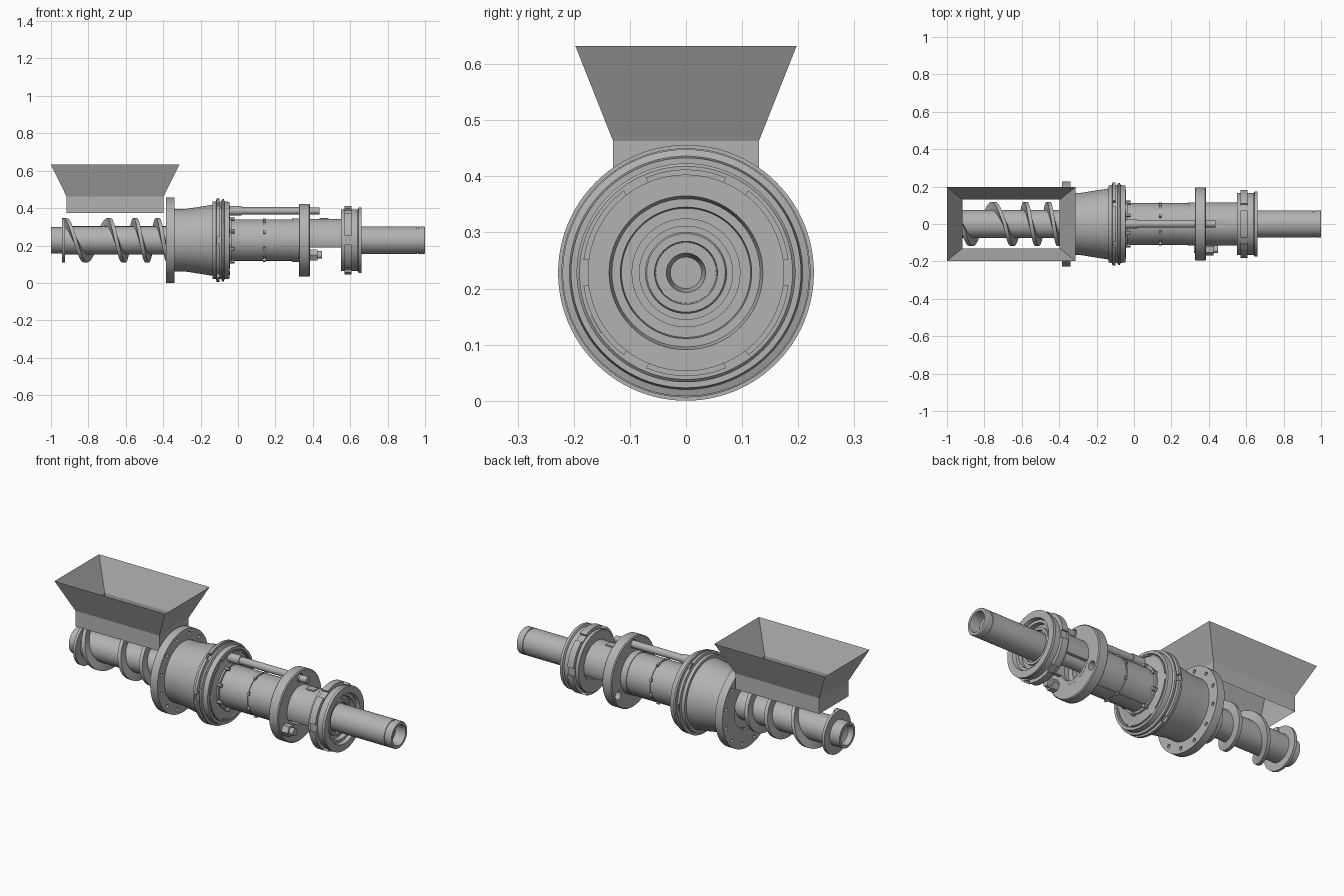
import bpy, bmesh
from math import pi, sin, cos, radians
from mathutils import Matrix, Vector

cube = bpy.data.objects.get("Cube")
if cube:
    bpy.data.objects.remove(cube, do_unlink=True)

AXIS = 0.228   # height of the shaft axis

steel = bpy.data.materials.new("steel grey")
steel.use_nodes = True
steel.diffuse_color = (0.45, 0.45, 0.45, 1)
steel.node_tree.nodes["Principled BSDF"].inputs["Base Color"].default_value = (0.45, 0.45, 0.45, 1)


def finish(name, bm, smooth=True, recalc=True):
    if recalc:
        bmesh.ops.recalc_face_normals(bm, faces=bm.faces[:])
    mesh = bpy.data.meshes.new(name)
    bm.to_mesh(mesh)
    bm.free()
    mesh.materials.append(steel)
    ob = bpy.data.objects.new(name, mesh)
    bpy.context.collection.objects.link(ob)
    if smooth:
        shade(ob)
    return ob


def select(ob):
    bpy.ops.object.select_all(action='DESELECT')
    ob.select_set(True)
    bpy.context.view_layer.objects.active = ob


def shade(ob):
    select(ob)
    bpy.ops.object.shade_smooth_by_angle(angle=radians(30))


def polar(x, r, a):
    return Vector((x, r * cos(a), AXIS + r * sin(a)))


def lathe(name, profile, n=64, arc=None):
    """Turn a closed (x, radius) loop about the shaft axis; arc=(start, end) gives a sector."""
    bm = bmesh.new()
    full = arc is None
    start, end = arc or (0, 2 * pi)
    steps = n if full else n + 1
    rings = [[bm.verts.new(polar(x, r, start + (end - start) * i / n)) for x, r in profile]
             for i in range(steps)]
    m = len(profile)
    for i in range(n):
        a, b = rings[i], rings[(i + 1) % steps]
        for j in range(m):
            k = (j + 1) % m
            bm.faces.new((a[j], a[k], b[k], b[j]))
    if not full:
        bm.faces.new(rings[0])
        bm.faces.new(rings[-1])
    bmesh.ops.remove_doubles(bm, verts=bm.verts[:], dist=1e-5)
    return finish(name, bm)


def add_cylinder(bm, x0, x1, radius, orbit=0, angle=0, sides=24):
    """Cylinder along x, placed at a radius and angle about the axis."""
    move = Matrix.Translation(polar((x0 + x1) / 2, orbit, angle)) @ Matrix.Rotation(pi / 2, 4, 'Y')
    bmesh.ops.create_cone(bm, cap_ends=True, segments=sides, radius1=radius, radius2=radius,
                          depth=x1 - x0, matrix=move)


def add_block(bm, x, orbit, angle, size):
    """Block whose local y points outward from the axis."""
    move = Matrix.Translation(polar(x, orbit, angle)) @ Matrix.Rotation(angle, 4, 'X')
    bmesh.ops.create_cube(bm, matrix=move @ Matrix.Diagonal((*size, 1)))


def cut(ob, bm):
    cutter = finish("cutter", bm, smooth=False)
    cutter.hide_render = True
    mod = ob.modifiers.new("cut", 'BOOLEAN')
    mod.operation, mod.solver, mod.object = 'DIFFERENCE', 'EXACT', cutter
    select(ob)
    bpy.ops.object.modifier_apply(modifier=mod.name)
    bpy.data.objects.remove(cutter, do_unlink=True)
    shade(ob)


sixths = [k * pi / 3 for k in range(6)]

# Hopper: open sheet funnel
bm = bmesh.new()
loops = []
for z, hx, hy in ((0.375, 0.26, 0.13), (0.463, 0.26, 0.13), (0.632, 0.343, 0.197)):
    loops.append([bm.verts.new((-0.657 + sx * hx, sy * hy, z))
                  for sx, sy in ((-1, -1), (1, -1), (1, 1), (-1, 1))])
for low, high in zip(loops, loops[1:]):
    for i in range(4):
        j = (i + 1) % 4
        bm.faces.new((low[i], low[j], high[j], high[i]))
finish("hopper", bm, smooth=False, recalc=False)

# Feed screw core with bored drive end
lathe("screw_core", [(-0.96, 0), (-0.96, 0.03), (-0.97, 0.05), (-1, 0.055), (-1, 0.07),
                     (-0.94, 0.07), (-0.94, 0.118), (-0.925, 0.118), (-0.925, 0.075),
                     (0.3, 0.075), (0.3, 0)])

# Screw flight with shrinking pitch, keyed every half turn
keys = [-0.925, -0.815, -0.69, -0.61, -0.55, -0.485, -0.43, -0.37, -0.32]
bm = bmesh.new()
last = None
STEPS = 24
for i in range(STEPS * (len(keys) - 1) + 1):
    k = min(i // STEPS, len(keys) - 2)
    x = keys[k] + (keys[k + 1] - keys[k]) * (i / STEPS - k)
    a = pi / 2 - pi * i / STEPS
    ring = [bm.verts.new(polar(x + dx, r, -a + pi))
            for dx, r in ((-0.013, 0.07), (-0.01, 0.118), (0.01, 0.118), (0.013, 0.07))]
    if last:
        for j in range(4):
            bm.faces.new((last[j], last[(j + 1) % 4], ring[(j + 1) % 4], ring[j]))
    else:
        bm.faces.new(ring)
    last = ring
bm.faces.new(last)
finish("screw_flight", bm)

# Feed flange with bolt holes
flange = lathe("feed_flange", [(-0.385, 0.122), (-0.385, 0.228), (-0.34, 0.228), (-0.34, 0.122)], 96)
bm = bmesh.new()
for k in range(12):
    add_cylinder(bm, -0.4, -0.32, 0.01, 0.2, (k + 0.5) * pi / 6, 16)
cut(flange, bm)

# Tapered housing
lathe("housing", [(-0.34, 0.122), (-0.34, 0.166), (-0.28, 0.167), (-0.135, 0.19),
                  (-0.06, 0.19), (-0.06, 0.122)], 96)

# Clamp ring with spanner holes round the rim
clamp = lathe("clamp_ring", [(-0.135, 0.185), (-0.135, 0.206), (-0.118, 0.208), (-0.115, 0.222),
                             (-0.1, 0.222), (-0.098, 0.208), (-0.088, 0.208), (-0.086, 0.22),
                             (-0.076, 0.22), (-0.072, 0.208), (-0.045, 0.205),
                             (-0.045, 0.19), (-0.055, 0.185)], 96)
bm = bmesh.new()
for a in sixths:
    add_block(bm, -0.105, 0.222, a, (0.016, 0.04, 0.035))
cut(clamp, bm)
lathe("clamp_face", [(-0.07, 0.1), (-0.07, 0.19), (-0.052, 0.19), (-0.052, 0.15),
                     (-0.045, 0.135), (-0.045, 0.1)], 96)
for a in sixths:
    mid = a + pi / 6
    lathe("clamp_lip", [(-0.053, 0.179), (-0.053, 0.186), (-0.043, 0.186), (-0.043, 0.179)], 12,
          (mid - 0.42, mid + 0.42))

# Slotted barrel with seam ring
lathe("barrel", [(-0.06, 0.08), (-0.06, 0.125), (-0.035, 0.125), (-0.035, 0.112), (0.136, 0.112),
                 (0.136, 0.107), (0.146, 0.107), (0.146, 0.112), (0.29, 0.112), (0.29, 0.116),
                 (0.325, 0.116), (0.325, 0.08)])
bm = bmesh.new()
for k in range(8):
    a = k * pi / 4 + pi / 8
    add_block(bm, 0.141, 0.112, a, (0.012, 0.02, 0.016))
    add_cylinder(bm, -0.05, -0.02, 0.01, 0.124, a, 12)
for a in (-pi / 2 - 0.35, -pi / 2 + 0.35):
    add_block(bm, 0.14, 0.111, a, (0.36, 0.008, 0.012))
finish("barrel_clips", bm)

# Support plate with three tie holes
plate = lathe("support_plate", [(0.325, 0.11), (0.325, 0.19), (0.33, 0.195), (0.38, 0.195),
                                (0.385, 0.19), (0.385, 0.11)], 96)
bm = bmesh.new()
for a in (pi / 2, -pi / 6, pi + pi / 6):
    add_cylinder(bm, 0.3, 0.41, 0.024, 0.157, a)
cut(plate, bm)

# Tie rod and fixing bolt
bm = bmesh.new()
add_cylinder(bm, -0.05, 0.02, 0.025, 0.157, pi / 2)
add_cylinder(bm, 0.02, 0.39, 0.02, 0.157, pi / 2)
add_cylinder(bm, 0.385, 0.435, 0.018, 0.157, pi / 2)
finish("tie_rod", bm)
bm = bmesh.new()
add_cylinder(bm, 0.32, 0.45, 0.02, 0.157, pi + pi / 6)
add_cylinder(bm, 0.386, 0.425, 0.033, 0.157, pi + pi / 6, 6)
finish("fixing_bolt", bm)

# Outlet barrel, open underneath
outlet = lathe("outlet_barrel", [(0.36, 0.097), (0.36, 0.115), (0.57, 0.115), (0.57, 0.097)])
bm = bmesh.new()
bmesh.ops.create_cube(bm, matrix=Matrix.Translation((0.468, 0, 0.04))
                      @ Matrix.Diagonal((0.164, 0.4, 0.3, 1)))
cut(outlet, bm)
bm = bmesh.new()
add_block(bm, 0.46, 0.112, pi / 2, (0.05, 0.014, 0.04))
finish("outlet_key", bm)

# Slotted lock ring with flared end seat
lock = lathe("lock_ring", [(0.57, 0.1), (0.57, 0.184), (0.608, 0.184), (0.608, 0.1)], 96)
bm = bmesh.new()
for a in sixths:
    add_block(bm, 0.589, 0.184, a, (0.08, 0.026, 0.045))
cut(lock, bm)
lathe("end_seat", [(0.552, 0.095), (0.552, 0.165), (0.64, 0.165), (0.645, 0.175), (0.66, 0.175),
                   (0.66, 0.137), (0.64, 0.132), (0.64, 0.117), (0.615, 0.115), (0.615, 0.095)], 96)
lathe("end_bush", [(0.56, 0.07), (0.56, 0.097), (0.63, 0.097), (0.63, 0.083), (0.61, 0.083),
                   (0.61, 0.07)])

# Output shaft with bored end, joined to the screw by a thin core
lathe("output_shaft", [(0.28, 0), (0.28, 0.037), (0.555, 0.037), (0.555, 0.073), (0.957, 0.073),
                       (0.957, 0.069), (0.963, 0.069), (0.963, 0.073), (0.995, 0.073),
                       (1, 0.07), (1, 0.056), (0.94, 0.054), (0.94, 0.035), (0.9, 0.028), (0.9, 0)])
